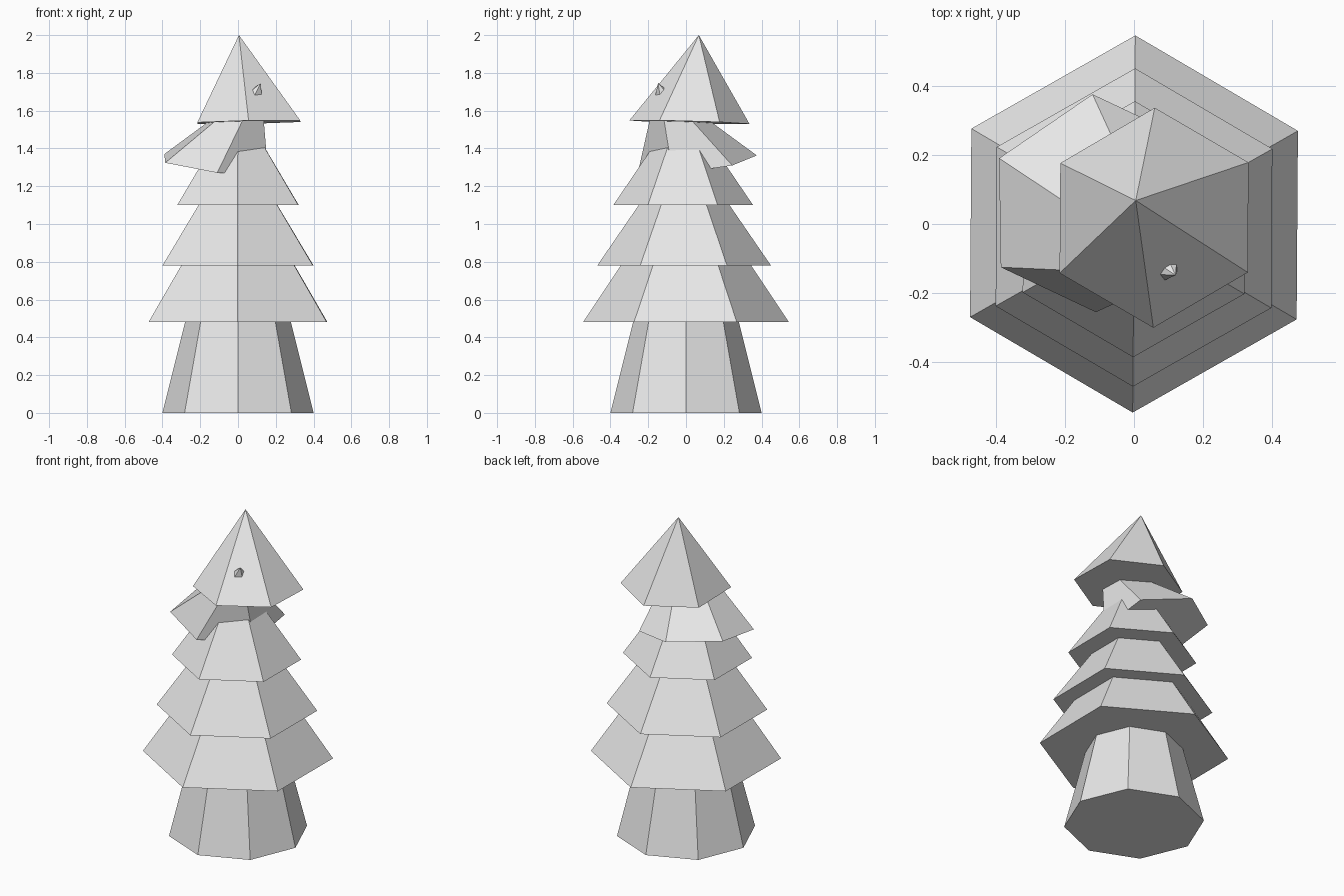
import bpy
import bmesh
from math import radians, cos, sin
from mathutils import Vector

cube = bpy.data.objects.get("Cube")
if cube:
    bpy.data.objects.remove(cube)

# Single flat colour
grey = bpy.data.materials.new("light_grey")
grey.use_nodes = True
colour = (0.8, 0.8, 0.8, 1)
grey.diffuse_color = colour
grey.node_tree.nodes["Principled BSDF"].inputs["Base Color"].default_value = colour


def add_object(name, bm):
    bmesh.ops.recalc_face_normals(bm, faces=bm.faces[:])
    mesh = bpy.data.meshes.new(name)
    bm.to_mesh(mesh)
    bm.free()
    mesh.materials.append(grey)
    obj = bpy.data.objects.new(name, mesh)
    bpy.context.collection.objects.link(obj)


def hex_cone(name, centre, a, b, apex):
    """Closed six-sided cone; a and b reach from the centre to two neighbouring corners."""
    c, a, b = Vector(centre), Vector(a), Vector(b)
    bm = bmesh.new()
    ring = [bm.verts.new(c + d) for d in (a, b, b - a, -a, -b, a - b)]
    tip = bm.verts.new(apex)
    bm.faces.new(ring)
    for i, v in enumerate(ring):
        bm.faces.new((v, ring[(i + 1) % 6], tip))
    add_object(name, bm)


# Tapered eight-sided trunk
bm = bmesh.new()
bmesh.ops.create_cone(bm, cap_ends=True, segments=8, radius1=0.4, radius2=0.25, depth=0.6)
bmesh.ops.translate(bm, verts=bm.verts[:], vec=(0, 0, 0.3))
add_object("trunk", bm)

# Three upright tiers: name, base height, radius, y offset, tip height
tiers = [
    ("lower_branches", 0.48, 0.545, 0, 1.30),
    ("middle_branches", 0.78, 0.46, -0.01, 1.45),
    ("upper_branches", 1.10, 0.37, -0.015, 1.645),
]
for name, z, r, y, top in tiers:
    a, b = [(r * cos(t), r * sin(t), 0) for t in (radians(29.6), radians(89.6))]
    hex_cone(name, (0, y, z), a, b, (0, y, top))

# Leaning tier, its tip breaking through the crown
hex_cone("leaning_branches", (-0.115, 0.06, 1.317), (-0.275, 0.13, 0.053),
         (-0.005, 0.315, 0.046), (0.12, -0.148, 1.746))

# Slightly tilted crown with an off-centre peak
hex_cone("crown", (0.058, 0.018, 1.539), (0.273, 0.16, 0.001),
         (0.002, 0.318, -0.009), (0.005, 0.068, 2.0))
